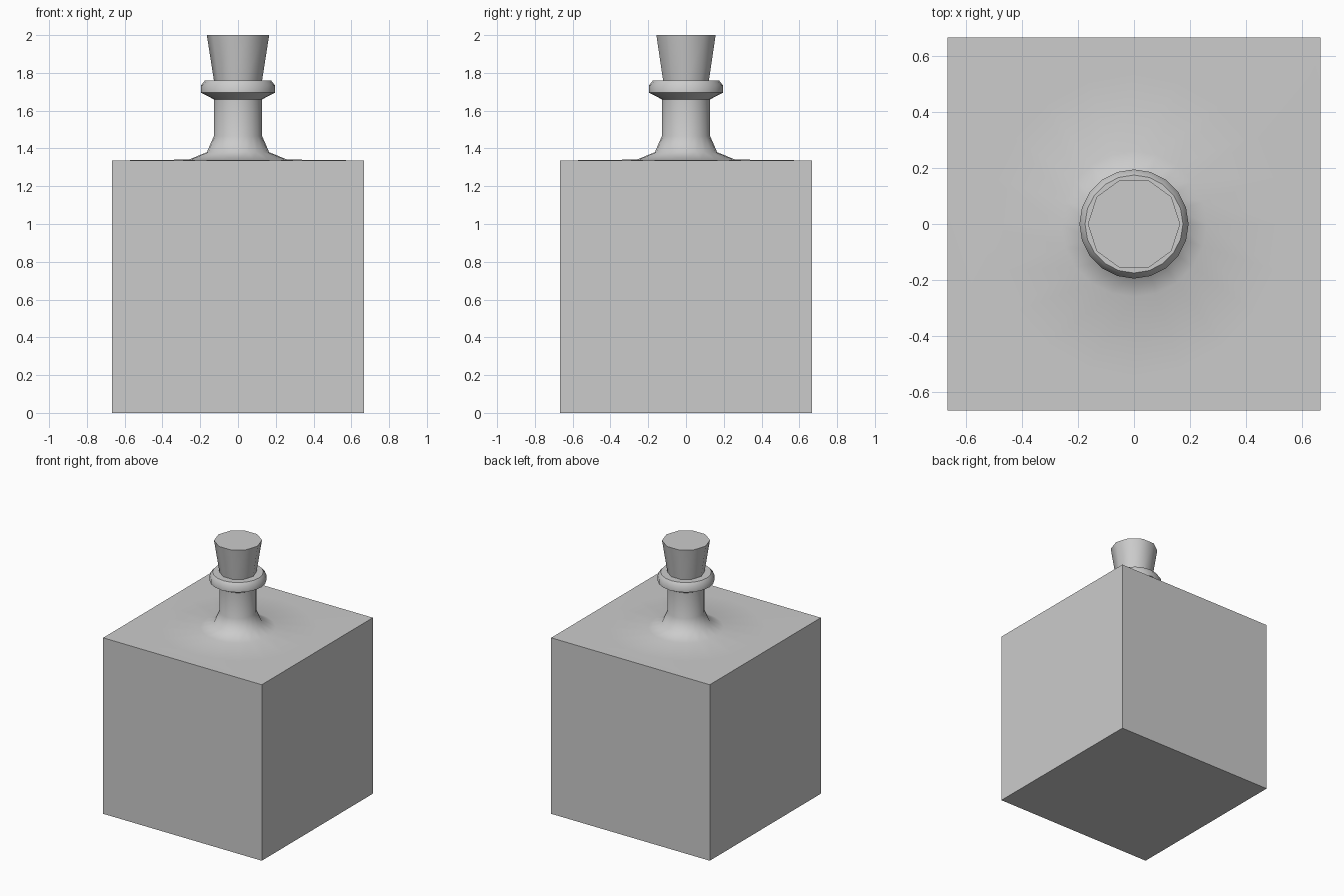
import bpy, bmesh
from math import cos, sin, pi, radians

if "Cube" in bpy.data.objects:
    bpy.data.objects.remove(bpy.data.objects["Cube"])


def lathe(bm, profile, sides):
    """Revolve (radius, z) points about z and return the rings of vertices."""
    rings = [[bm.verts.new((r * cos(2 * pi * i / sides), r * sin(2 * pi * i / sides), z))
              for i in range(sides)] for r, z in profile]
    for low, high in zip(rings, rings[1:]):
        for i in range(sides):
            j = (i + 1) % sides
            bm.faces.new((low[i], low[j], high[j], high[i]))
    return rings


def finish(bm, name, angle):
    bmesh.ops.recalc_face_normals(bm, faces=bm.faces[:])
    mesh = bpy.data.meshes.new(name)
    bm.to_mesh(mesh)
    bm.free()
    obj = bpy.data.objects.new(name, mesh)
    bpy.context.collection.objects.link(obj)
    bpy.ops.object.select_all(action='DESELECT')
    obj.select_set(True)
    bpy.context.view_layer.objects.active = obj
    bpy.ops.object.shade_smooth_by_angle(angle=radians(angle))
    return obj


# Bottle: square body whose top flows into a flared neck with a collar
HALF, TOP = 0.666, 1.336
bm = bmesh.new()
corners = [(-HALF, -HALF), (HALF, -HALF), (HALF, HALF), (-HALF, HALF)]
base = [bm.verts.new((x, y, 0)) for x, y in corners]
shoulder = [bm.verts.new((x, y, TOP)) for x, y in corners]
bm.faces.new(base)
for i in range(4):
    j = (i + 1) % 4
    bm.faces.new((base[i], base[j], shoulder[j], shoulder[i]))

neck_profile = [(0.54, 1.338), (0.26, 1.341), (0.165, 1.38), (0.128, 1.465),
                (0.128, 1.66), (0.195, 1.695), (0.195, 1.735), (0.175, 1.76),
                (0.12, 1.76)]
rings = lathe(bm, neck_profile, 20)
bm.faces.new(rings[-1])
outline = [e for e in bm.edges if len(e.link_faces) == 1]
bmesh.ops.triangle_fill(bm, edges=outline, use_beauty=True)
finish(bm, "bottle", 50)

# Cork: ten-sided tapered stopper
bm = bmesh.new()
rings = lathe(bm, [(0.126, 1.75), (0.165, 2.0)], 10)
for ring in rings:
    bm.faces.new(ring)
finish(bm, "cork", 40)
